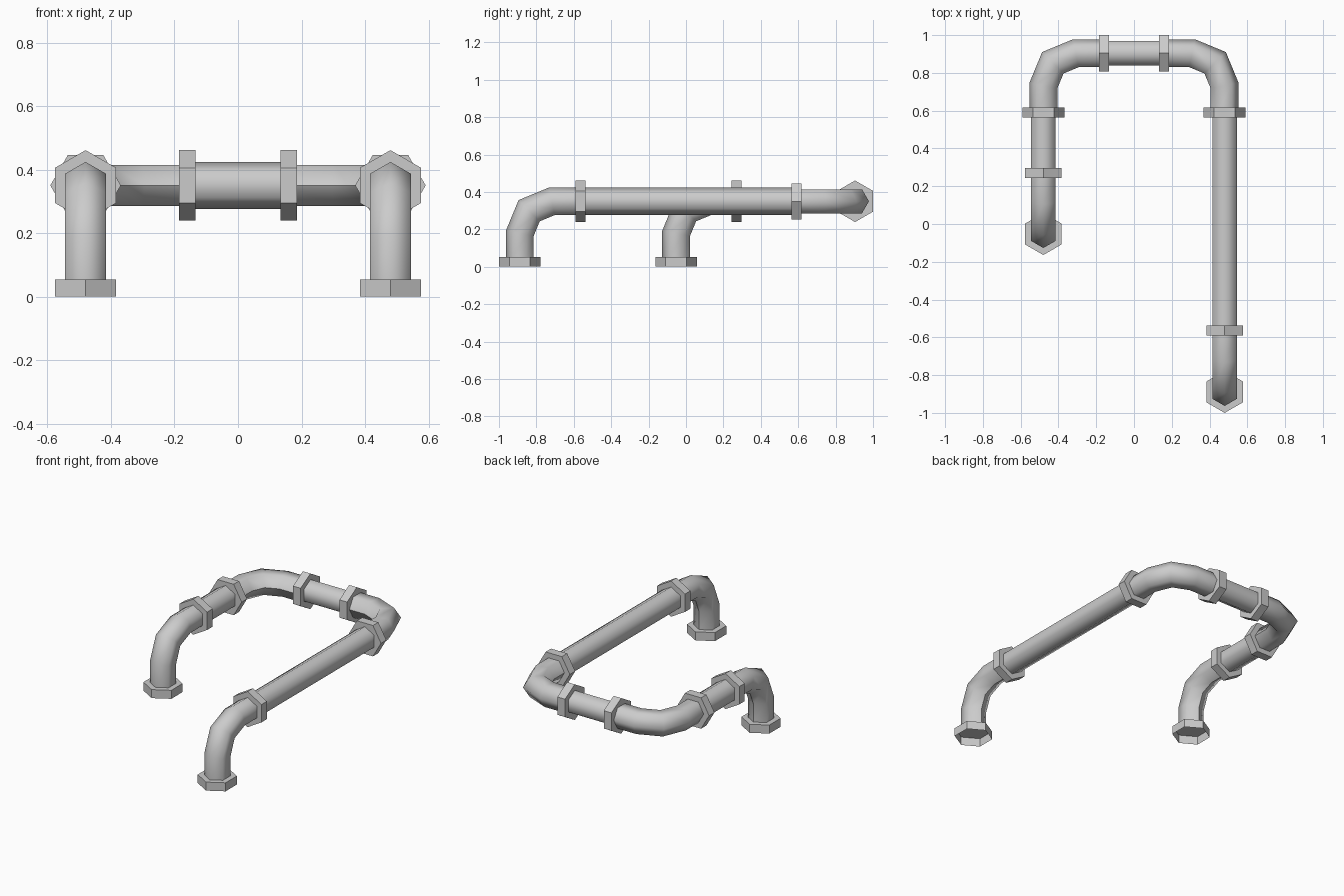
import bpy, bmesh, math
from mathutils import Vector

cube = bpy.data.objects.get("Cube")
if cube:
    bpy.data.objects.remove(cube, do_unlink=True)

metal = bpy.data.materials.new("light grey metal")
metal.use_nodes = True
GREY = (0.6, 0.6, 0.6, 1)
metal.diffuse_color = GREY
metal.node_tree.nodes["Principled BSDF"].inputs["Base Color"].default_value = GREY

X, Y, Z = Vector((1, 0, 0)), Vector((0, 1, 0)), Vector((0, 0, 1))
PIPE_R, NUT_R = 0.074, 0.111      # corner radii of the hexagons
NUT_W, AXIS_Z, BEND_R = 0.053, 0.35, 0.172
TRACK, BACK_Y, CORNER_NUT_Y, CROSS_NUT_X = 0.48, 0.904, 0.59, 0.16


def hex_sweep(name, path, normal, radius, caps=(), smooth=True, seam=False):
    """Sweep a hexagon along a planar path; its flats face along normal."""
    bm = bmesh.new()
    rings = []
    for i, p in enumerate(path):
        a = (p - path[max(i - 1, 0)]).normalized()
        b = (path[min(i + 1, len(path) - 1)] - p).normalized()
        t = (a + b).normalized()
        stretch = 1 / max(t.dot(a), t.dot(b))      # keeps mitred bends full width
        side = normal.cross(t)
        rings.append([bm.verts.new(p + radius * (side * math.cos(k * math.pi / 3) * stretch
                                                 + normal * math.sin(k * math.pi / 3)))
                      for k in range(6)])
    for r, s in zip(rings, rings[1:]):
        for k in range(6):
            bm.faces.new((r[k], r[(k + 1) % 6], s[(k + 1) % 6], s[k]))
    for end in caps:
        bm.faces.new(rings[end])
    bmesh.ops.recalc_face_normals(bm, faces=bm.faces[:])
    for f in bm.faces:
        f.smooth = smooth
    if seam:                                       # crisp ridge inside the bend
        for r, s in zip(rings, rings[1:]):
            bm.edges.get((r[0], s[0])).smooth = False
    mesh = bpy.data.meshes.new(name)
    bm.to_mesh(mesh)
    bm.free()
    mesh.materials.append(metal)
    obj = bpy.data.objects.new(name, mesh)
    bpy.context.collection.objects.link(obj)
    return obj


def nut(name, centre, axis, normal, caps=(0, -1)):
    half = axis * NUT_W / 2
    hex_sweep(name, [centre - half, centre + half], normal, NUT_R, caps, smooth=False)


def elbow(name, start, corner, end):
    """Quarter bend in two mitred steps between two straight ends."""
    d1, d2 = (corner - start).normalized(), (end - corner).normalized()
    centre = corner - d1 * BEND_R + d2 * BEND_R
    arc = [centre - d2 * BEND_R * math.cos(a) + d1 * BEND_R * math.sin(a)
           for a in (0, math.pi / 4, math.pi / 2)]
    hex_sweep(name, [start, *arc, end], d1.cross(d2), PIPE_R, seam=True)


for label, s, leg_y in (("left", 1, -0.889), ("right", -1, -0.053)):
    x = s * TRACK
    leg_nut = Vector((x, leg_y + 0.324, AXIS_Z))
    corner_nut = Vector((x, CORNER_NUT_Y, AXIS_Z))
    cross_nut = Vector((s * CROSS_NUT_X, BACK_Y, AXIS_Z))

    # Foot: nut open at the bottom, with the leg rising from it
    nut(label + "_foot_nut", Vector((x, leg_y, NUT_W / 2)), Z, X, caps=(-1,))
    elbow(label + "_leg_elbow", Vector((x, leg_y, NUT_W)),
          Vector((x, leg_y, AXIS_Z)), leg_nut)

    # Straight side pipe between its two nuts
    nut(label + "_leg_nut", leg_nut, Y, X)
    hex_sweep(label + "_side_pipe", [leg_nut, corner_nut], X, PIPE_R)
    nut(label + "_corner_nut", corner_nut, Y, Z)

    # Level bend into the back pipe
    elbow(label + "_corner_elbow", corner_nut, Vector((x, BACK_Y, AXIS_Z)), cross_nut)
    nut(label + "_back_nut", cross_nut, X, Y)

# Back pipe joining both sides
hex_sweep("back_pipe", [Vector((s * CROSS_NUT_X, BACK_Y, AXIS_Z)) for s in (-1, 1)], Y, PIPE_R)
